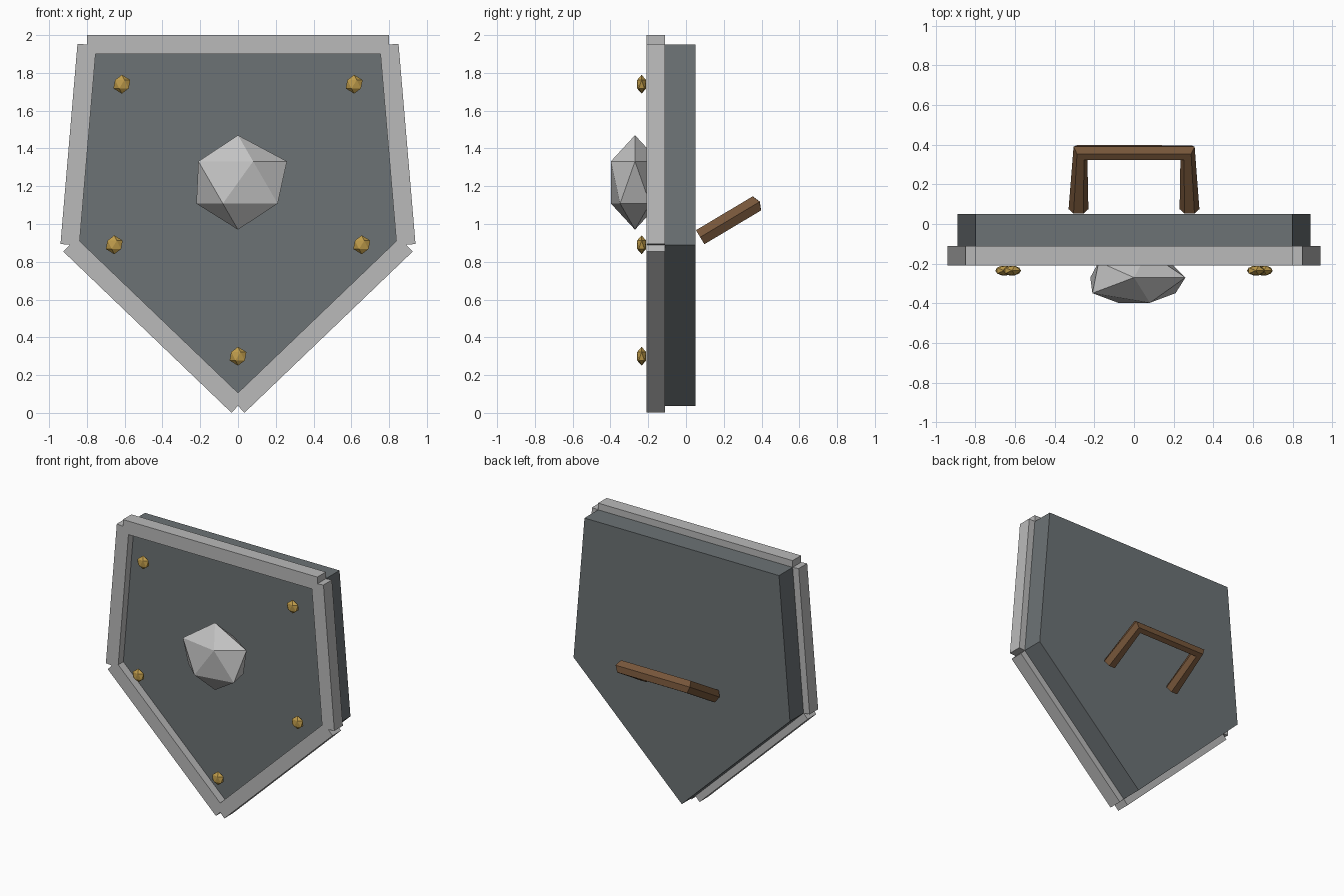
import bpy, bmesh, math
from mathutils import Vector, Matrix

if "Cube" in bpy.data.objects:
    bpy.data.objects.remove(bpy.data.objects["Cube"])


def material(name, rgb):
    m = bpy.data.materials.new(name)
    m.diffuse_color = (*rgb, 1)
    m.use_nodes = True
    m.node_tree.nodes["Principled BSDF"].inputs["Base Color"].default_value = m.diffuse_color
    return m


SLATE = material("slate", (0.15, 0.17, 0.178))
STEEL = material("steel", (0.49, 0.49, 0.49))
BRIGHT = material("bright steel", (0.55, 0.55, 0.55))
BRASS = material("brass", (0.52, 0.33, 0.07))
WOOD = material("wood", (0.18, 0.092, 0.042))


def finish(name, bm, mat):
    bmesh.ops.recalc_face_normals(bm, faces=bm.faces)
    me = bpy.data.meshes.new(name)
    bm.to_mesh(me)
    bm.free()
    me.materials.append(mat)
    ob = bpy.data.objects.new(name, me)
    bpy.context.collection.objects.link(ob)
    return ob


def loft(name, rings, mat):
    """Skin matching rings of points and cap both ends."""
    bm = bmesh.new()
    vs = [[bm.verts.new(p) for p in r] for r in rings]
    n = len(vs[0])
    for a, b in zip(vs, vs[1:]):
        for i in range(n):
            j = (i + 1) % n
            bm.faces.new((a[i], a[j], b[j], b[i]))
    bm.faces.new(vs[0])
    bm.faces.new(vs[-1])
    return finish(name, bm, mat)


def ico(name, loc, scale, mat, narrow_back=1.0):
    bm = bmesh.new()
    bmesh.ops.create_icosphere(bm, subdivisions=1, radius=1)
    for v in bm.verts:
        # back half is slightly narrower, except the right-hand corner
        if v.co.y > -0.01 and v.co.x < 0.85:
            v.co.x *= narrow_back
        v.co = Vector(loc) + Vector(a * b for a, b in zip(v.co, scale))
    return finish(name, bm, mat)


# Shield body: pentagon slab
outline = [(-0.8, 1.95), (0.8, 1.95), (0.89, 0.89), (0, 0.037), (-0.89, 0.89)]
loft("shield_body", [[(x, y, z) for x, z in outline] for y in (-0.15, 0.05)], SLATE)

# Rim: one square bar centred on each edge
for i, a in enumerate(outline):
    b = outline[(i + 1) % 5]
    a, b = Vector((a[0], -0.16, a[1])), Vector((b[0], -0.16, b[1]))
    d = (b - a).normalized()
    side = d.cross(Vector((0, 1, 0))) * 0.05
    dep = Vector((0, 0.05, 0))
    loft(f"rim_bar_{i + 1}",
         [[p + side + dep, p + side - dep, p - side - dep, p - side + dep] for p in (a, b)], STEEL)

# Centre boss
ico("centre_boss", (0, -0.27, 1.22), (0.29, 0.15, 0.25), BRIGHT, 0.85)

# Studs
for i, (x, z) in enumerate([(-0.615, 1.74), (0.615, 1.74), (-0.655, 0.89), (0.655, 0.89), (0, 0.3)]):
    ico(f"stud_{i + 1}", (x, -0.235, z), (0.05, 0.028, 0.05), BRASS)

# Handle: six-sided bar with mitred corners, leaning up and back
path = [Vector(p) for p in ((-0.28, 0.075, 0.93), (-0.27, 0.36, 1.1), (0.27, 0.36, 1.1), (0.28, 0.075, 0.93))]
leg = (path[1] - path[0]).normalized()
X = Vector((1, 0, 0))
w = X.cross(leg).normalized()
across = [X, (X - leg).normalized(), (-X - leg).normalized(), -X]
rings = []
for p, u in zip(path, across):
    rings.append([p + 0.05 * (u * math.cos(k * math.pi / 3) + w * math.sin(k * math.pi / 3)) for k in range(6)])
loft("handle", rings, WOOD)
